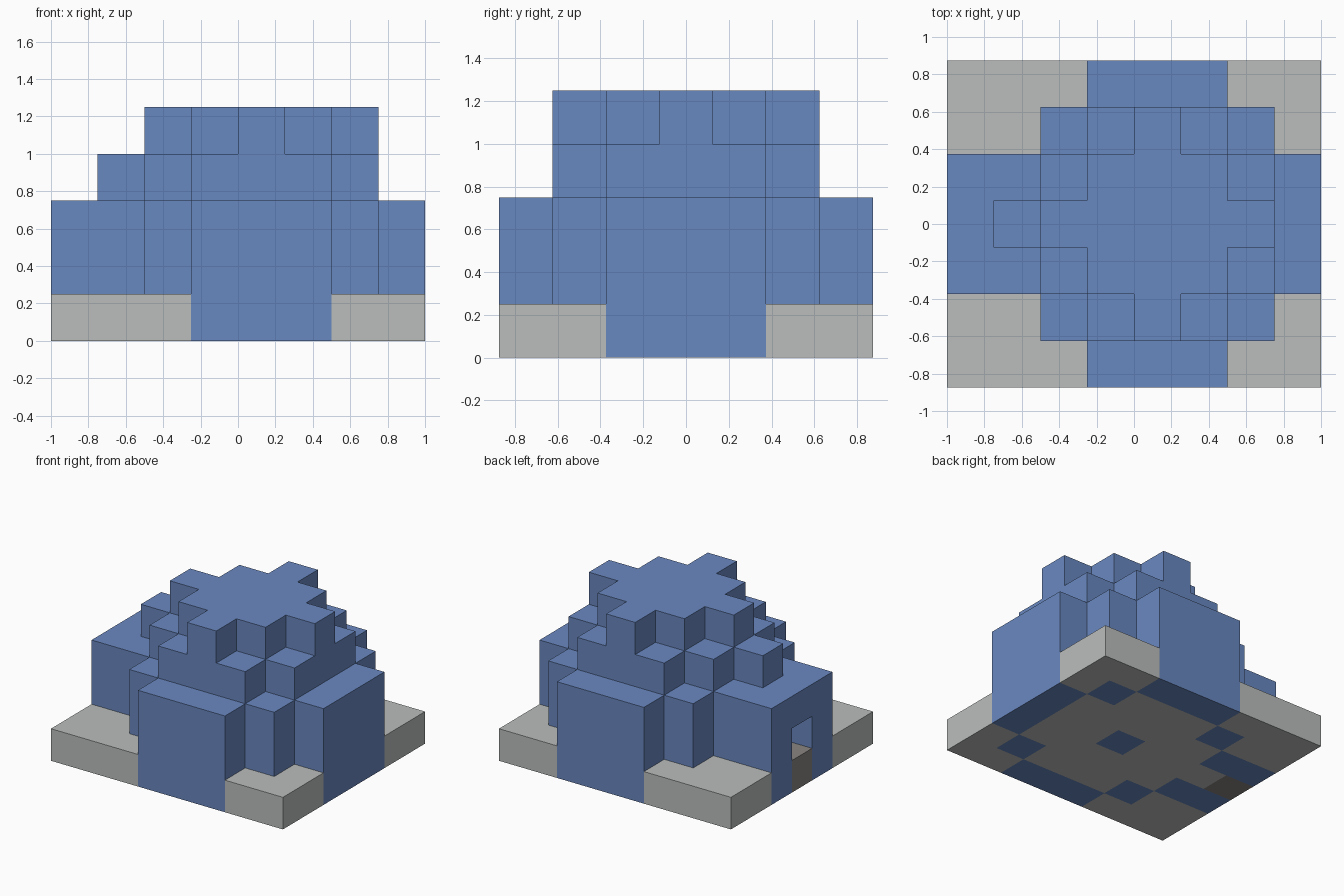
import bpy, bmesh
from mathutils import Vector

default = bpy.data.objects.get("Cube")
if default:
    bpy.data.objects.remove(default)

CELL = 0.25
NX, NY = 8, 7
CX, CY = 4, 3          # dome centre column and row


def material(name, rgb):
    m = bpy.data.materials.new(name)
    m.use_nodes = True
    colour = (*rgb, 1.0)
    m.diffuse_color = colour
    bsdf = next(n for n in m.node_tree.nodes if n.type == 'BSDF_PRINCIPLED')
    bsdf.inputs["Base Color"].default_value = colour
    return m


def box(xs, ys, zs):
    return {(x, y, z) for x in xs for y in ys for z in zs}


def disc(radius, corner, zs):
    """Stepped round layer: a square with its corners trimmed."""
    span = range(-radius, radius + 1)
    return {(CX + a, CY + b, z) for a in span for b in span for z in zs
            if abs(a) + abs(b) <= corner}


# Domed shell, hollow inside, with an entrance passage on the -x side
dome = disc(3, 4, range(3)) | box([0], range(2, 5), range(3))
dome |= disc(2, 3, [3]) | disc(2, 2, [4])
dome -= disc(2, 3, range(3)) | disc(1, 2, [3])
dome -= box([0, 1], [CY], [0, 1]) | box([1], [CY], [2])
dome |= {(1, CY, 3)}                      # raised block above the passage

doorstep = {(0, CY, 0)}
hearth = {(CX, CY, 0)}
ground_slab = box(range(NX), range(NY), [0]) - dome - doorstep - hearth
solid = dome | doorstep | hearth | ground_slab


def build(name, cells, mat):
    """Make a mesh from the exposed sides of a set of cells."""
    bm = bmesh.new()
    for cell in sorted(cells):
        for axis in range(3):
            for sign in (-1, 1):
                side = list(cell)
                side[axis] += sign
                if tuple(side) in solid:
                    continue
                n, u, v = Vector(), Vector(), Vector()
                n[axis], u[(axis + 1) % 3], v[(axis + 2) % 3] = sign, sign, 1
                mid = Vector(cell) + Vector((0.5, 0.5, 0.5)) + n / 2
                ring = (-u - v, u - v, u + v, v - u)
                origin = Vector((NX / 2, NY / 2, 0))
                bm.faces.new([bm.verts.new((mid + c / 2 - origin) * CELL) for c in ring])
    bmesh.ops.remove_doubles(bm, verts=bm.verts, dist=0.001)
    mesh = bpy.data.meshes.new(name)
    bm.to_mesh(mesh)
    bm.free()
    mesh.materials.append(mat)
    bpy.context.scene.collection.objects.link(bpy.data.objects.new(name, mesh))


blue = material("ice_blue", (0.141, 0.246, 0.527))
grey = material("pale_grey", (0.491, 0.515, 0.503))
stone = material("dark_stone", (0.246, 0.235, 0.223))

build("dome_shell", dome, blue)
build("hearth_tile", hearth, blue)
build("ground_slab", ground_slab, grey)
build("doorstep", doorstep, stone)
